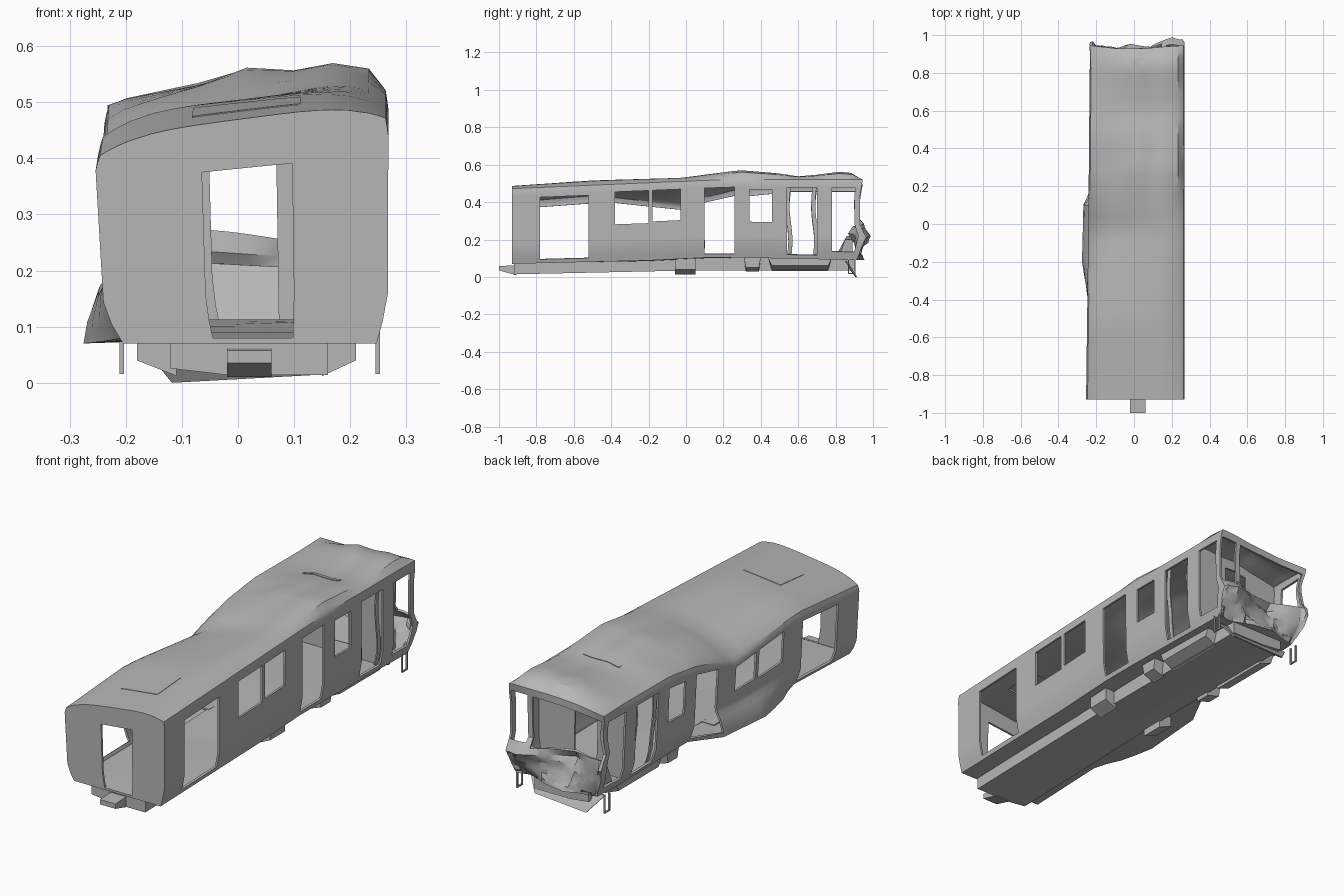
import bpy, bmesh, math, random
from mathutils import Vector

if "Cube" in bpy.data.objects:
    bpy.data.objects.remove(bpy.data.objects["Cube"])

random.seed(4)
grey = bpy.data.materials.new("weathered grey")
grey.diffuse_color = (0.47, 0.47, 0.47, 1)
grey.use_nodes = True
grey.node_tree.nodes["Principled BSDF"].inputs["Base Color"].default_value = grey.diffuse_color


def interp(v, pts):
    """Piecewise linear lookup."""
    if v <= pts[0][0]:
        return pts[0][1]
    for (a, p), (b, q) in zip(pts, pts[1:]):
        if v <= b:
            return p + (q - p) * (v - a) / (b - a)
    return pts[-1][1]


def lerp(a, b, k):
    return a + (b - a) * k


# Bent body outline along y: sill, the two roof edges and the roof rise
SILL = [(-.93, .07), (-.2, .088), (.1, .103), (.3, .103), (.93, .09)]
LEFT_TOP = [(-.93, .405), (-.5, .44), (-.38, .43), (-.03, .388), (.1, .43),
            (.26, .47), (.45, .495), (.93, .495)]
RIGHT_TOP = [(-.93, .472), (0, .512), (.25, .522), (.93, .52)]
RISE = [(-.93, .032), (0, .05), (.3, .063), (.5, .04), (.6, .024), (.7, .034), (.82, .052), (.88, .045), (.93, .005)]
# Buckled roof profile across the width toward the rear
BUCKLE = [(0, 0), (.06, .2), (.32, .6), (.5, 1), (.67, .8), (.81, .9), (.94, .65), (1, 0)]
# Cross-section of the side walls, by height fraction
LEFT_X = [(0, -.205), (.1, -.225), (.22, -.24), (.93, -.254), (1, -.246)]
LEFT_SHIFT = [(-.93, 0), (0, .012), (.93, .02)]
RIGHT_X = [(0, .247), (.1, .258), (.22, .267), (.93, .268), (1, .263)]
BULGE = [(-.5, 0), (-.38, .55), (-.22, 1), (.1, .95), (.26, 0)]
# Crushed rear end: push along y by height and by width
NOSE = [(0, -.03), (.1, 0), (.22, .03), (.34, .055), (.42, .035), (.5, 0), (1, 0)]
NOSE_W = [(0, .6), (.18, .1), (.36, -.8), (.6, -.2), (.85, 1.25), (1, .6)]
BROW = [(0, .015), (.3, -.002), (.6, 0), (.82, .01), (1, .015)]


def body(s, t, y):
    """Point on the body: s across, t up, y along."""
    dent = interp(y, BULGE) * max(0, 1 - t / .3)
    left = interp(t, LEFT_X) + interp(y, LEFT_SHIFT) - .08 * dent
    x = lerp(left, interp(t, RIGHT_X), s)
    top = lerp(interp(y, LEFT_TOP), interp(y, RIGHT_TOP), s)
    top += interp(y, RISE) * lerp(1 - abs(2 * s - 1) ** 4, interp(s, BUCKLE),
                                  min(1, max(0, (y - .05) / .25)))
    z = lerp(interp(y, SILL), top, t) - .018 * dent * (1 - s)
    k = min(1, max(0, (y - .78) / .15))
    if k:
        push = interp(t, NOSE) * interp(s, NOSE_W)
        push += interp(s, BROW) * max(0, (t - .8) / .2)
        z -= k * .06 * (s - .4) * interp(t, [(.2, 0), (.42, 1), (.7, 0)])
        y += k * k * push
        x += .012 * k * math.sin(t * 9 + 1) * (1 - s)
    return Vector((x, y, z))


def finish(name, bm, thick=0, smooth=True):
    bmesh.ops.remove_doubles(bm, verts=bm.verts, dist=1e-4)
    bmesh.ops.recalc_face_normals(bm, faces=bm.faces)
    me = bpy.data.meshes.new(name)
    bm.to_mesh(me)
    bm.free()
    me.materials.append(grey)
    ob = bpy.data.objects.new(name, me)
    bpy.context.collection.objects.link(ob)
    bpy.ops.object.select_all(action='DESELECT')
    ob.select_set(True)
    bpy.context.view_layer.objects.active = ob
    if thick:
        m = ob.modifiers.new("thickness", 'SOLIDIFY')
        m.thickness, m.offset = thick, -1
        bpy.ops.object.modifier_apply(modifier=m.name)
    if smooth:
        bpy.ops.object.shade_smooth_by_angle(angle=math.radians(30))
    return ob


def patch(bm, us, vs, f, holes=()):
    """Grid of quads over us x vs, leaving out rectangular holes."""
    g = [[bm.verts.new(f(u, v)) for v in vs] for u in us]
    for i in range(len(us) - 1):
        for j in range(len(vs) - 1):
            u, v = (us[i] + us[i + 1]) / 2, (vs[j] + vs[j + 1]) / 2
            if not any(a < u < b and c < v < d for a, b, c, d in holes):
                bm.faces.new((g[i][j], g[i + 1][j], g[i + 1][j + 1], g[i][j + 1]))
    loose = [v for v in bm.verts if not v.link_faces]
    bmesh.ops.delete(bm, geom=loose, context='VERTS')


def prism(name, base, top):
    """Solid between two rings with equal point counts."""
    bm = bmesh.new()
    a = [bm.verts.new(p) for p in base]
    b = [bm.verts.new(p) for p in top]
    bm.faces.new(a)
    bm.faces.new(b)
    for i in range(len(a)):
        j = (i + 1) % len(a)
        bm.faces.new((a[i], a[j], b[j], b[i]))
    return finish(name, bm, smooth=False)


def box(name, x0, x1, y0, y1, z0, z1):
    c = [(x0, y0), (x1, y0), (x1, y1), (x0, y1)]
    return prism(name, [(x, y, z0) for x, y in c], [(x, y, z1) for x, y in c])


# Openings in both side walls: y range, height fraction range
SIDE = [(-.78, -.52, .05, .87), (-.38, -.2, .48, .9), (-.18, -.03, .5, .9), (.1, .26, .05, .9),
        (.34, .46, .46, .87), (.54, .70, .05, .9), (.78, .9, .1, .9)]
HATCH = (.32, .70, -.76, -.59)
S = [0, .03, .06, .1, .18, .25, .32, .36, .43, .5, .6, .67, .7, .76, .81, .87, .94, .98, 1]
T = [0, .025, .05, .1, .16, .22, .28, .34, .42, .46, .48, .5, .6, .7, .78, .87, .9, .92, .96, 1]
Y = sorted({-.93, -.85, -.68, -.45, -.29, -.1, .04, .18, .3, .4, .5, .6, .65, .73, .82, .88, .93,
            HATCH[2], HATCH[3]} | {v for o in SIDE for v in o[:2]})

# Body shell: side walls, roof, floor and both ends
bm = bmesh.new()
for s in (0, 1):
    patch(bm, Y, T, lambda y, t: body(s, t, y), SIDE)
patch(bm, S, Y, lambda s, y: body(s, 1, y), [HATCH])
patch(bm, S, Y, lambda s, y: body(s, 0, y))
patch(bm, S, T, lambda s, t: body(s, t, -.93), [(.36, .67, .025, .78)])
jit = {(s, t): random.uniform(-.01, .01) for s in S[1:-1] for t in T[1:8]}
patch(bm, S, T, lambda s, t: body(s, t, .93) + Vector((0, jit.get((s, t), 0), 0)),
      [(.03, .76, .42, .92), (.81, .98, .46, .92)])
finish("body_shell", bm, .01)

# Roof hatch, barely lifted
bm = bmesh.new()
hs = [s for s in S if HATCH[0] <= s <= HATCH[1]]
patch(bm, hs, [HATCH[2], -.68, HATCH[3]],
      lambda s, y: body(s, 1, y) + Vector((0, 0, .002)))
finish("roof_hatch", bm, .004)

# Torn roof crease beside the dent
bm = bmesh.new()
patch(bm, [.38, .43, .5, .6, .67, .76], [.54, .56],
      lambda s, y: body(s, 1, y) + Vector((0, 0, .003)))
finish("roof_tear", bm, .003)

# Cab bulkhead with a doorway
bm = bmesh.new()
patch(bm, [.02] + S[2:-2] + [.98], [.02] + T[2:-2] + [.98],
      lambda s, t: body(s, t, .73), [(.36, .6, .03, .87)])
finish("cab_bulkhead", bm, .008)

# Bent door leaf edges left inside the rear side doorways
for s in (.03, .965):
    for y in (.55, .688):
        bm = bmesh.new()
        patch(bm, [-.011, .011], T[2:-3],
              lambda d, t: body(s, t, y + d) + Vector((0, .008 * math.sin(t * 7), 0)))
        finish("door_leaf_edge", bm, .006)

# Crumpled driver console inside the cab
prism("cab_console", [(-.18, .80, .11), (.2, .82, .11), (.2, .89, .11), (-.18, .88, .11)],
      [(-.19, .86, .22), (.21, .85, .2), (.2, .89, .2), (-.17, .88, .22)])

# Underframe pan with upright sides, closed all round
RING = [(-.12, 1), (-.12, .2), (-.02, 0), (.16, 0), (.16, 1), (-.12, 1)]
PAN = [(-.92, .014), (0, .034), (.9, .034)]
bm = bmesh.new()
patch(bm, range(6), [-.92, -.5, 0, .3, .6, .9],
      lambda i, y: Vector((RING[i][0], y,
                           lerp(interp(y, PAN), interp(y, SILL) + .002, RING[i][1]))))
bmesh.ops.remove_doubles(bm, verts=bm.verts, dist=1e-4)
bmesh.ops.holes_fill(bm, edges=[e for e in bm.edges if e.is_boundary], sides=0)
finish("underframe", bm, smooth=False)

# Front coupler wedge
prism("front_coupler", [(-.02, -1, .035), (.06, -1, .035), (.06, -.91, .01), (-.02, -.91, .01)],
      [(-.02, -1, .058), (.06, -1, .058), (.06, -.91, .062), (-.02, -.91, .062)])

# Equipment boxes and skirts under both sides, with undersides rising outward
for xi, xo in ((.15, .21), (-.11, -.18)):
    for name, y0, y1, lo, hi, top, cut in (("equipment_box", -.06, .05, .012, .04, .1, 0),
                                           ("small_box", .31, .40, .028, .05, .105, .01),
                                           ("lower_skirt", .44, .78, .032, .06, .1, .02)):
        prism(name, [(xi, y0 + cut, lo), (xo, y0 + cut, hi), (xo, y1 - cut, hi), (xi, y1 - cut, lo)],
              [(xi, y0, top), (xo, y0, top), (xo, y1, top), (xi, y1, top)])

# Rear apron, bent down at one corner
prism("rear_apron", [(-.178, .85, .075), (.21, .85, .085), (.21, .86, .085), (-.178, .86, .075)],
      [(-.118, .905, 0), (.157, .895, .015), (.157, .905, .015), (-.118, .915, 0)])

# Hanging step brackets at the rear corners
for x in (-.207, .249):
    for y in (.865, .9):
        box("step_bracket", x - .004, x + .004, y, y + .006, .022, .1)
    box("step_tread", x - .004, x + .004, .865, .906, .016, .022)
